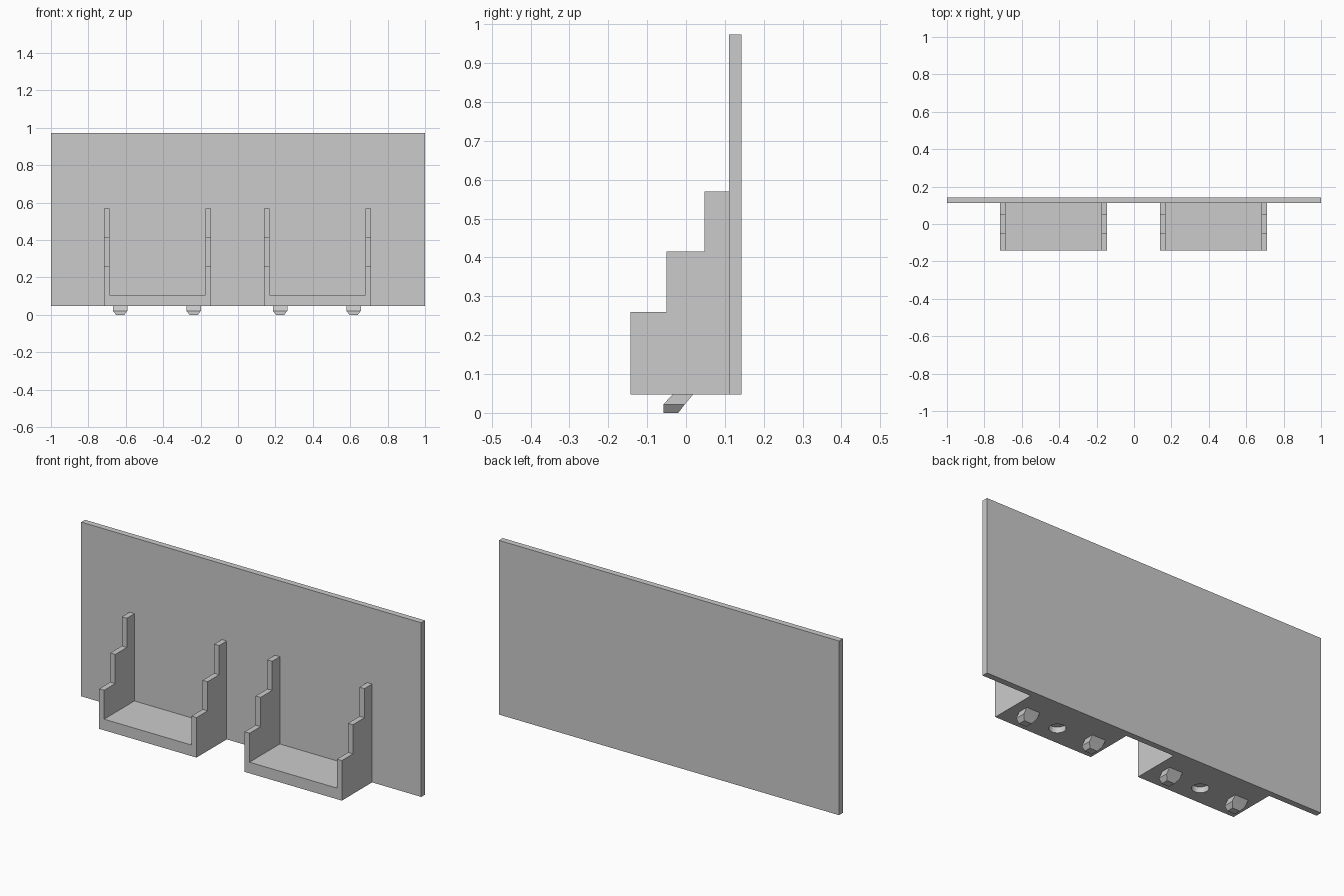
import bpy
import bmesh

cube = bpy.data.objects.get("Cube")
if cube:
    bpy.data.objects.remove(cube, do_unlink=True)

grey = bpy.data.materials.new("light grey")
grey.use_nodes = True
grey.diffuse_color = (0.6, 0.6, 0.6, 1)
grey.node_tree.nodes["Principled BSDF"].inputs["Base Color"].default_value = (0.6, 0.6, 0.6, 1)

BASE, FRONT, PANEL, BACK = 0.047, -0.143, 0.111, 0.143
WALL = 0.029


def finish(name, bm):
    bmesh.ops.recalc_face_normals(bm, faces=bm.faces)
    mesh = bpy.data.meshes.new(name)
    bm.to_mesh(mesh)
    bm.free()
    mesh.materials.append(grey)
    obj = bpy.data.objects.new(name, mesh)
    bpy.context.collection.objects.link(obj)
    return obj


def extrude_x(name, profile, x0, x1):
    """Extrude a (y, z) outline from x0 to x1."""
    bm = bmesh.new()
    face = bm.faces.new([bm.verts.new((x0, y, z)) for y, z in profile])
    ext = bmesh.ops.extrude_face_region(bm, geom=[face])
    verts = [v for v in ext["geom"] if isinstance(v, bmesh.types.BMVert)]
    bmesh.ops.translate(bm, verts=verts, vec=(x1 - x0, 0, 0))
    return finish(name, bm)


def box(name, x0, x1, y0, y1, z0, z1):
    return extrude_x(name, [(y0, z0), (y1, z0), (y1, z1), (y0, z1)], x0, x1)


def peg(name, x):
    """Forward-leaning hook with a narrowed tip, lofted through three rings."""
    bm = bmesh.new()
    rings = []
    for z, y0, y1, half in ((BASE, -0.035, 0.018, 0.039),
                            (0.022, -0.058, -0.003, 0.039),
                            (0, -0.058, -0.02, 0.022)):
        corners = ((-half, y0), (half, y0), (half, y1), (-half, y1))
        rings.append([bm.verts.new((x + dx, y, z)) for dx, y in corners])
    for low, high in zip(rings, rings[1:]):
        for i in range(4):
            j = (i + 1) % 4
            bm.faces.new((low[i], low[j], high[j], high[i]))
    bm.faces.new(rings[0])
    bm.faces.new(rings[-1])
    return finish(name, bm)


# Back board
box("back_panel", -1, 1, PANEL, BACK, BASE, 0.973)

# Stepped side wall outline
steps = [(FRONT, BASE), (PANEL, BASE), (PANEL, 0.57), (0.047, 0.57),
         (0.047, 0.415), (-0.05, 0.415), (-0.05, 0.26), (FRONT, 0.26)]

# Two open holders with stepped sides, a drilled floor and two pegs
for label, x0, x1 in (("right", -0.716, -0.144), ("left", 0.139, 0.711)):
    extrude_x(label + "_holder_outer_wall", steps, x0, x0 + WALL)
    extrude_x(label + "_holder_inner_wall", steps, x1 - WALL, x1)
    floor = box(label + "_holder_floor", x0 + WALL, x1 - WALL, FRONT, PANEL, BASE, 0.106)

    # Round blind hole in the underside
    middle = (x0 + x1) / 2
    bpy.ops.mesh.primitive_cylinder_add(vertices=32, radius=0.04, depth=0.06,
                                        location=(middle, -0.04, BASE))
    cutter = bpy.context.object
    cutter.name = label + "_hole_cutter"
    cutter.data.materials.append(grey)
    cutter.hide_render = True
    cutter.hide_set(True)
    cut = floor.modifiers.new("hole", "BOOLEAN")
    cut.operation = "DIFFERENCE"
    cut.solver = "EXACT"
    cut.object = cutter

    for side, offset in (("first", -0.2), ("second", 0.193)):
        peg(f"{label}_{side}_peg", middle + offset)
